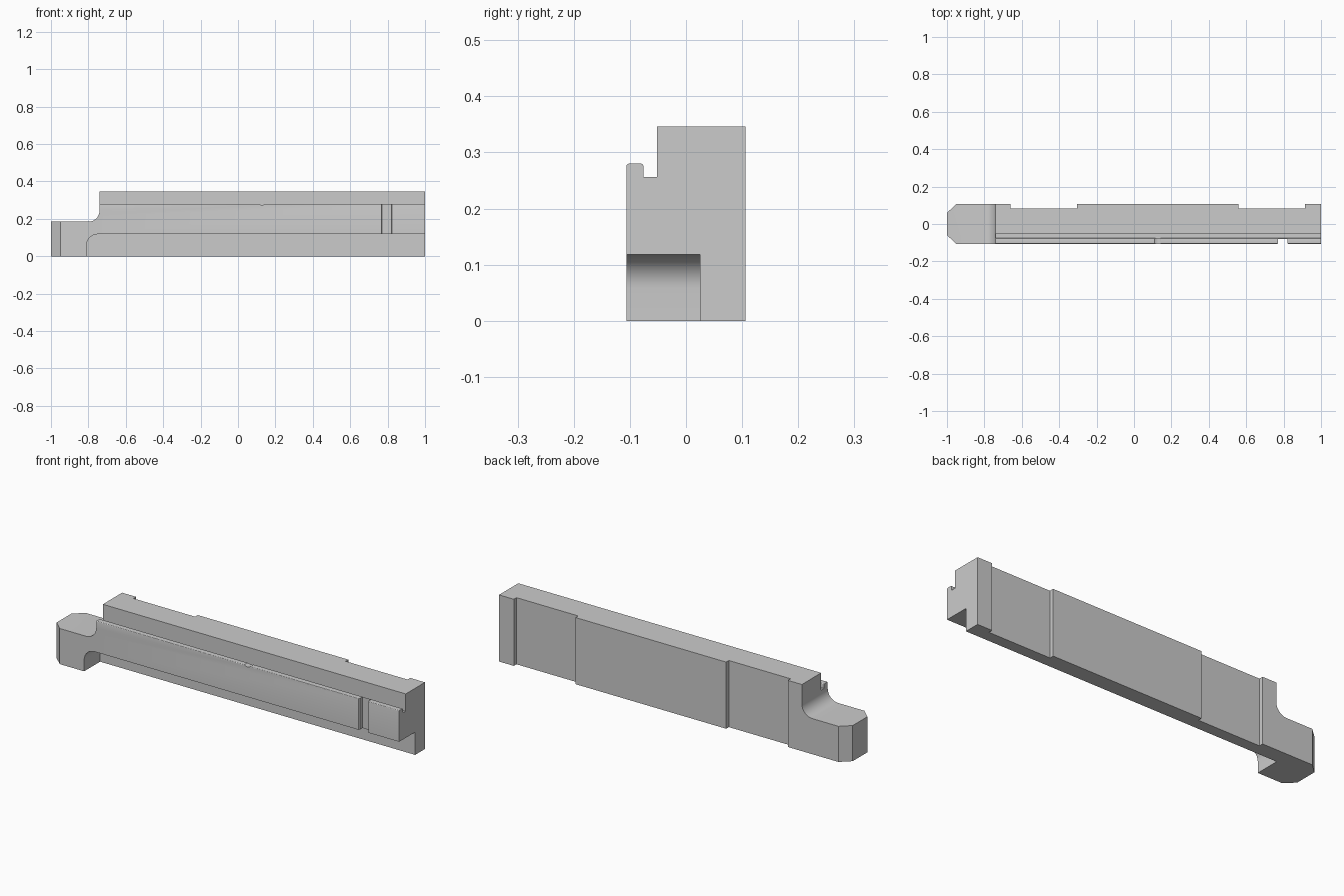
import bpy, bmesh
from math import cos, sin, radians

if "Cube" in bpy.data.objects:
    bpy.data.objects.remove(bpy.data.objects["Cube"])


def arc(cx, cy, r, a0, a1, n=12):
    return [(cx + r * cos(radians(a0 + (a1 - a0) * i / n)),
             cy + r * sin(radians(a0 + (a1 - a0) * i / n))) for i in range(n + 1)]


def prism(name, pts, axis, lo, hi):
    """Extrude a 2D outline along the given axis from lo to hi."""
    place = {'X': lambda u, v, t: (t, u, v),
             'Y': lambda u, v, t: (u, t, v),
             'Z': lambda u, v, t: (u, v, t)}[axis]
    bm = bmesh.new()
    a = [bm.verts.new(place(u, v, lo)) for u, v in pts]
    b = [bm.verts.new(place(u, v, hi)) for u, v in pts]
    bm.faces.new(a)
    bm.faces.new(b)
    for i in range(len(pts)):
        j = (i + 1) % len(pts)
        bm.faces.new((a[i], a[j], b[j], b[i]))
    bmesh.ops.recalc_face_normals(bm, faces=bm.faces)
    mesh = bpy.data.meshes.new(name)
    bm.to_mesh(mesh)
    bm.free()
    obj = bpy.data.objects.new(name, mesh)
    bpy.context.collection.objects.link(obj)
    return obj


def cut(target, cutter):
    cutter.hide_render = True
    mod = target.modifiers.new(cutter.name, 'BOOLEAN')
    mod.operation = 'DIFFERENCE'
    mod.solver = 'EXACT'
    mod.object = cutter
    bpy.context.view_layer.objects.active = target
    bpy.ops.object.modifier_apply(modifier=mod.name)
    bpy.data.objects.remove(cutter)


W, H = 0.106, 0.346   # half width, height

# Bar: plan outline with chamfered tail and two shallow recesses in the back
plan = [(-1, -0.06), (-0.95, -W), (1, -W), (1, W),
        (0.915, W), (0.915, 0.084), (0.56, 0.084), (0.56, W),
        (-0.305, W), (-0.305, 0.084), (-0.66, 0.084), (-0.66, W),
        (-0.95, W), (-1, 0.06)]
bar = prism("slide_bar", plan, 'Z', 0, H)

# Lowered tail with a rounded step up to the bar
step = [(-1.2, 0.185)] + arc(-0.8, 0.245, 0.06, -90, 0) + [(-0.74, 0.5), (-1.2, 0.5)]
cut(bar, prism("tail_step_cutter", step, 'Y', -0.3, 0.3))

# Channel under the front, rounded at its closed end
channel = [(1.2, -0.2), (1.2, 0.118)] + arc(-0.75, 0.058, 0.06, 90, 180) + [(-0.81, -0.2)]
cut(bar, prism("channel_cutter", channel, 'Y', -0.3, 0.025))

# Front ledge with a lip and a narrow groove behind it
r = 0.004
ledge = ([(-0.3, 0.28 - r)] + arc(-W + r, 0.28 - r, r, 180, 90, 4)
         + arc(-0.076 - r, 0.28 - r, r, 90, 0, 4)
         + [(-0.076, 0.256), (-0.052, 0.256), (-0.052, 0.5), (-0.3, 0.5)])
cut(bar, prism("ledge_cutter", ledge, 'X', -0.85, 1.2))

# Upright notch across the front face, with eased edges
notch = [(0.767, -0.2), (0.767, -W), (0.771, -W + 0.004), (0.771, -0.079),
         (0.820, -0.079), (0.820, -W + 0.004), (0.824, -W), (0.824, -0.2)]
cut(bar, prism("notch_cutter", notch, 'Z', 0.06, 0.42))

# Small round dimple in the lip
cut(bar, prism("dimple_cutter", arc(0.128, 0.304, 0.03, 0, 345, 23), 'Y', -0.2, -0.06))

# Smooth the rounded areas, keep the edges sharp
bpy.ops.object.select_all(action='DESELECT')
bar.select_set(True)
bpy.context.view_layer.objects.active = bar
bpy.ops.object.shade_smooth_by_angle(angle=radians(25))
